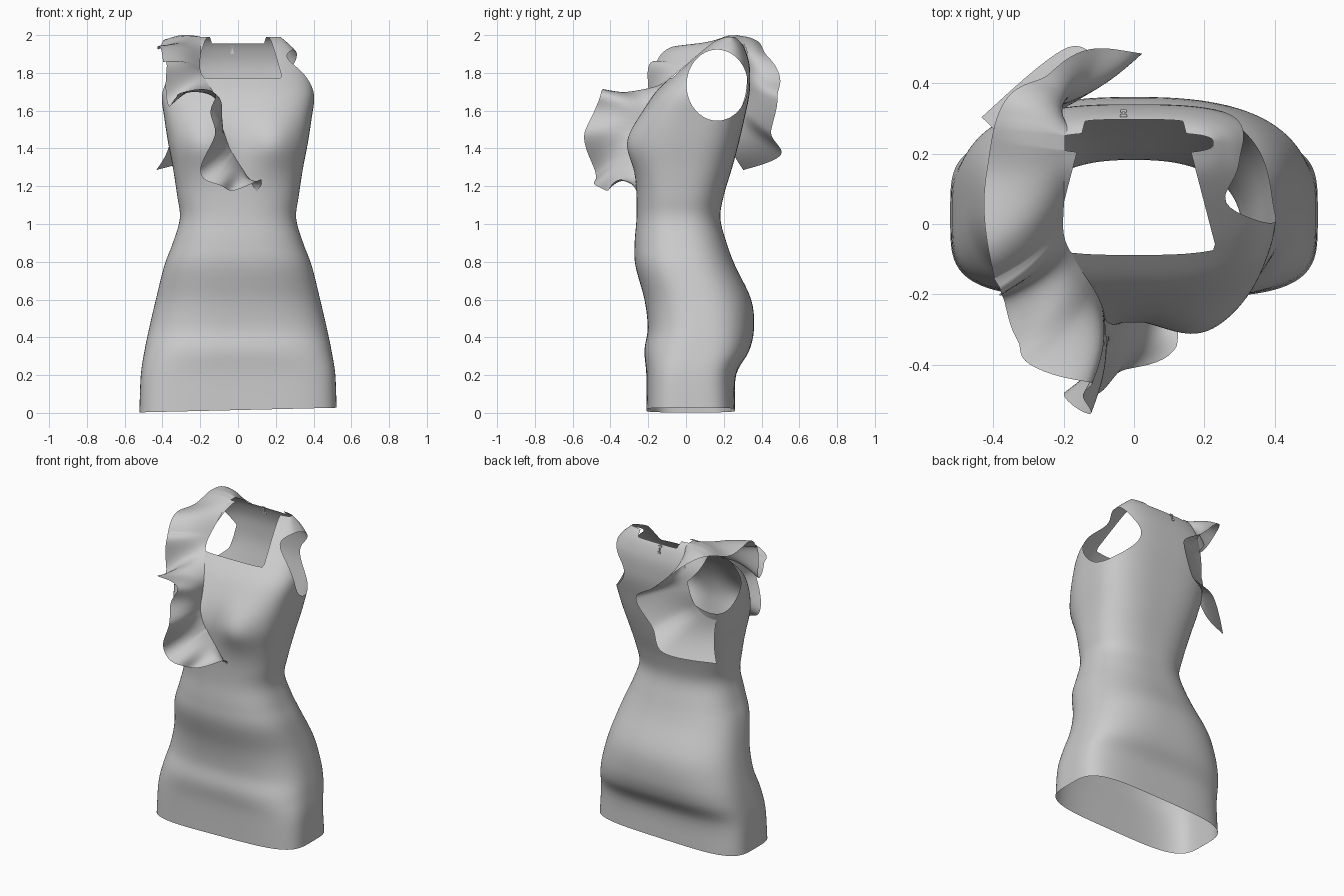
import bpy, bmesh, math
from mathutils import Vector
from mathutils.bvhtree import BVHTree

if "Cube" in bpy.data.objects:
    bpy.data.objects.remove(bpy.data.objects["Cube"])


def spline(pts, n):
    """Catmull-Rom resampling: n steps per span."""
    pts = [Vector(p) for p in pts]
    out = []
    for i in range(len(pts) - 1):
        a, b, c, d = pts[max(i - 1, 0)], pts[i], pts[i + 1], pts[min(i + 2, len(pts) - 1)]
        for k in range(n):
            t = k / n
            out.append(0.5 * (2 * b + (c - a) * t + (2 * a - 5 * b + 4 * c - d) * t ** 2
                              + (3 * b - a - 3 * c + d) * t ** 3))
    return out + [pts[-1]]


def grid(bm, rows, closed=False):
    vs = [[bm.verts.new(p) for p in r] for r in rows]
    n = len(vs[0])
    for a, b in zip(vs, vs[1:]):
        for j in range(n if closed else n - 1):
            k = (j + 1) % n
            bm.faces.new((a[j], a[k], b[k], b[j]))


def cut(bm, f):
    """Trim away the part of a surface where f(point) < 0, with a clean rim."""
    new = []
    for e in bm.edges[:]:
        a, b = e.verts
        if f(a.co) * f(b.co) < 0:
            lo, hi = 0.0, 1.0
            for _ in range(16):
                m = (lo + hi) / 2
                if f(a.co) * f(a.co.lerp(b.co, m)) > 0:
                    lo = m
                else:
                    hi = m
            new.append(bmesh.utils.edge_split(e, a, (lo + hi) / 2)[1])
    bmesh.ops.connect_verts(bm, verts=new)
    dead = [p for p in bm.faces if f(p.calc_center_median()) < 0]
    bmesh.ops.delete(bm, geom=dead, context='FACES')


def finish(bm, name, angle=50):
    me = bpy.data.meshes.new(name)
    bm.to_mesh(me)
    bm.free()
    ob = bpy.data.objects.new(name, me)
    bpy.context.collection.objects.link(ob)
    bpy.ops.object.select_all(action='DESELECT')
    ob.select_set(True)
    bpy.context.view_layer.objects.active = ob
    bpy.ops.object.shade_smooth_by_angle(angle=math.radians(angle))
    return ob


# Dress body: height, half width, front y, back y and roundness
zs = [0.015, 0.2, 0.33, 0.45, 0.6, 0.78, 0.9, 1.03, 1.15, 1.3, 1.43, 1.56, 1.68, 1.77, 1.85, 1.92, 1.965, 1.99]
hw = [.522, .515, .495, .47, .435, .39, .345, .308, .322, .345, .37, .39, .405, .388, .352, .302, .255, .225]
yf = [-.21, -.21, -.22, -.203, -.22, -.268, -.272, -.262, -.262, -.268, -.262, -.238, -.175, -.09, .0, .08, .14, .2]
yb = [.26, .265, .335, .36, .345, .26, .215, .182, .2, .245, .28, .31, .335, .34, .335, .315, .29, .26]
power = [4, 3.7, 3.1, 2.7, 2.5, 2.5, 2.5, 2.5, 2.6, 2.8, 3, 3.1, 3.1, 3.1, 3.1, 3, 3, 3]
prof = list(zip(*[spline([(a, b, 0) for a, b in zip(zs, col)], 5) for col in (hw, yf, yb, power)]))
rows = []
for h, f, b, p in prof:
    z, w, y0, y1, e = h.x, h.y, f.y, b.y, 2 / p.y
    mid, half, row = (y0 + y1) / 2, (y1 - y0) / 2, []
    for j in range(120):
        t = 2 * math.pi * (j + .5) / 120
        c, s = math.cos(t), math.sin(t)
        x = w * math.copysign(abs(c) ** e, c)
        y = mid + half * math.copysign(abs(s) ** e, s)
        if s < 0:  # bust
            y -= .06 * math.exp(-((abs(x) - .19) / .14) ** 2 - ((z - 1.43) / .13) ** 2) * min(1, -2 * s)
        row.append((x, y, z + .025 * x * max(0, 1 - z / .3)))
    rows.append(row)
bm = bmesh.new()
grid(bm, rows, closed=True)
shell = BVHTree.FromBMesh(bm)


def neck(c):  # square neckline, narrower and higher at the back
    side = abs(c.x) + .26 * max(c.y, -.06) - .215
    return max(side, (1.772 if c.y < .225 else 1.955) - c.z)


def armhole(c):  # ellipse through both sides
    return max(math.hypot((c.y - .165) / .162, (c.z - 1.735) / .188) - 1, .12 - abs(c.x))


cut(bm, armhole)
cut(bm, neck)
bmesh.ops.recalc_face_normals(bm, faces=bm.faces[:])
finish(bm, "dress_body")

# Ruffle: seam line and free edge, from waist over the shoulder to the back armhole
seam = [(.10, -.27, 1.17), (.03, -.28, 1.28), (-.03, -.30, 1.38), (-.07, -.30, 1.50), (-.09, -.25, 1.60),
        (-.12, -.18, 1.68), (-.17, -.1, 1.76), (-.20, -.03, 1.82), (-.2, .07, 1.92), (-.2, .17, 1.975),
        (-.19, .27, 1.97), (-.21, .32, 1.9), (-.23, .335, 1.82), (-.25, .335, 1.73), (-.28, .32, 1.62),
        (-.33, .28, 1.54), (-.37, .2, 1.5)]
edge = [(.12, -.34, 1.23), (-.01, -.43, 1.19), (-.17, -.48, 1.23), (-.15, -.53, 1.46), (-.12, -.46, 1.66),
        (-.29, -.40, 1.71), (-.36, -.25, 1.62), (-.39, -.18, 1.82), (-.42, -.06, 1.93), (-.42, .14, 1.94),
        (-.37, .34, 1.97), (-.23, .43, 1.89), (-.1, .5, 1.76), (.02, .49, 1.66), (-.06, .44, 1.49),
        (-.2, .51, 1.37), (-.42, .3, 1.28)]
A = [shell.find_nearest(p)[0] for p in spline(seam, 12)]
B = spline(edge, 12)
rows = []
for i, (a, b) in enumerate(zip(A, B)):
    along = A[min(i + 2, len(A) - 1)] - A[max(i - 2, 0)]
    n = along.cross(b - a).normalized()
    u = i / (len(A) - 1)
    # tight flutes in front, broad ones over the shoulder and back
    wave = .03 * math.sin(u * 75) if u < .45 else .016 * math.sin(u * 42)
    rows.append([a.lerp(b, v) + n * (wave * v ** 1.3 + .02 * math.sin(math.pi * v))
                 for v in (k / 10 for k in range(11))])
bm = bmesh.new()
grid(bm, rows)
for v in bm.verts:
    v.co.z = min(v.co.z, 2)
finish(bm, "shoulder_ruffle", 70)

# Zip pull and slider at the back neck
bm = bmesh.new()
for z, sx, sz in ((1.945, .02, .012), (1.925, .008, .02), (1.908, .018, .014)):
    cube = bmesh.ops.create_cube(bm, size=1)["verts"]
    bmesh.ops.scale(bm, vec=(sx, .008, sz), verts=cube)
    bmesh.ops.translate(bm, vec=(-.03, .308 + (1.945 - z) * .35, z), verts=cube)
finish(bm, "zip_pull", 30)
